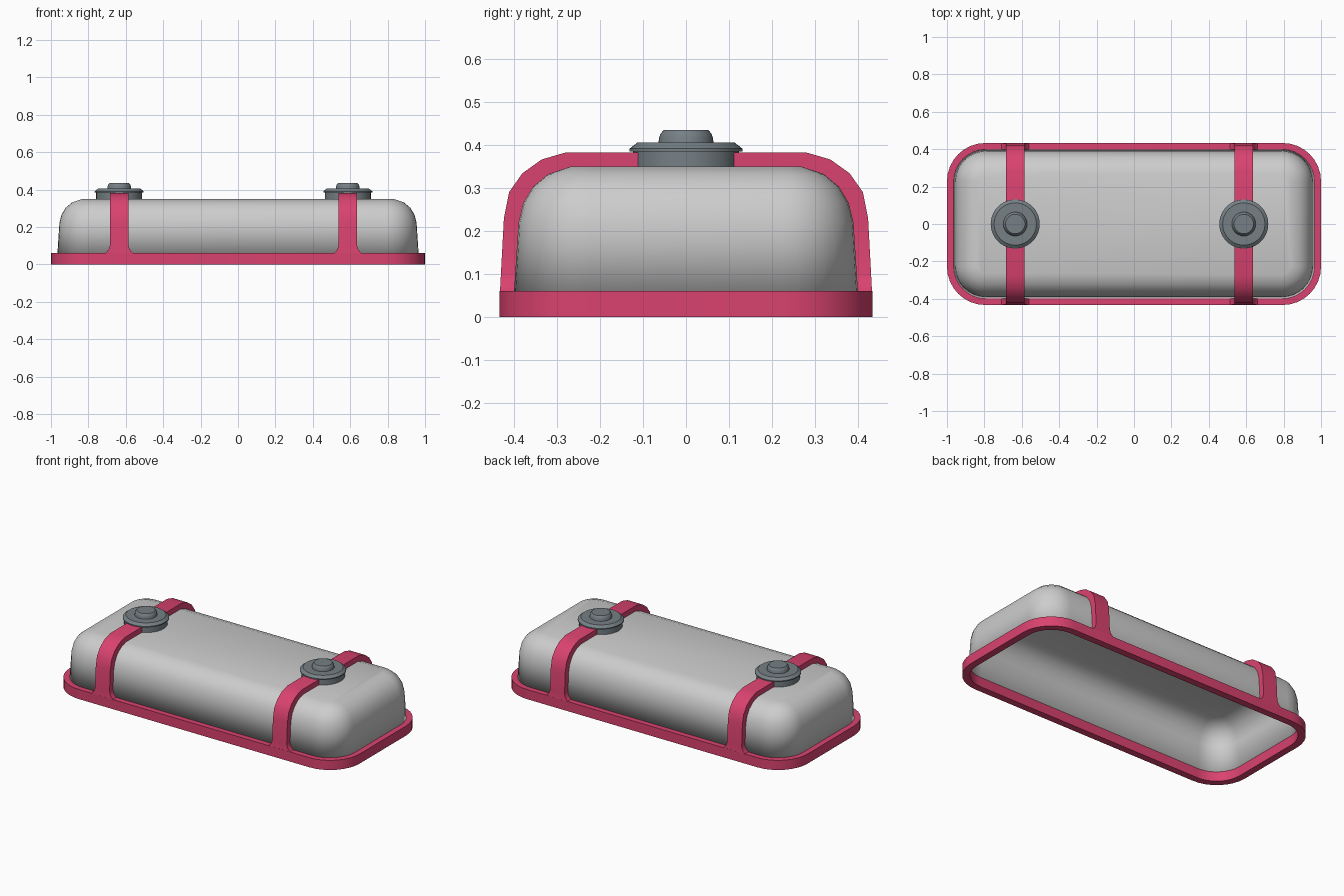
import bpy, math

cube = bpy.data.objects.get("Cube")
if cube:
    bpy.data.objects.remove(cube, do_unlink=True)


def material(name, colour):
    m = bpy.data.materials.new(name)
    m.use_nodes = True
    m.diffuse_color = (*colour, 1)
    m.node_tree.nodes["Principled BSDF"].inputs["Base Color"].default_value = (*colour, 1)
    return m


pink = material("raspberry pink", (0.70, 0.055, 0.16))
grey = material("light grey", (0.61, 0.61, 0.61))
steel = material("slate grey", (0.18, 0.215, 0.235))


def loft(name, loops, mat, wrap=False, caps=(False, False), angle=32):
    """Skin a list of equally long closed loops."""
    n = len(loops[0])
    verts = [p for loop in loops for p in loop]
    faces = []
    for i in range(len(loops) if wrap else len(loops) - 1):
        a, b = i * n, (i + 1) % len(loops) * n
        faces += [(a + j, a + (j + 1) % n, b + (j + 1) % n, b + j) for j in range(n)]
    if caps[0]:
        faces.append(tuple(reversed(range(n))))
    if caps[1]:
        faces.append(tuple(range(len(verts) - n, len(verts))))
    mesh = bpy.data.meshes.new(name)
    mesh.from_pydata(verts, [], faces)
    mesh.materials.append(mat)
    ob = bpy.data.objects.new(name, mesh)
    bpy.context.collection.objects.link(ob)
    bpy.ops.object.select_all(action="DESELECT")
    ob.select_set(True)
    bpy.context.view_layer.objects.active = ob
    bpy.ops.object.mode_set(mode="EDIT")
    bpy.ops.mesh.select_all(action="SELECT")
    bpy.ops.mesh.normals_make_consistent(inside=False)
    bpy.ops.object.mode_set(mode="OBJECT")
    bpy.ops.object.shade_smooth_by_angle(angle=math.radians(angle))
    return ob


def rounded_rect(hx, hy, r, z, steps=8):
    pts = []
    for q, (sx, sy) in enumerate([(1, 1), (-1, 1), (-1, -1), (1, -1)]):
        for k in range(steps + 1):
            a = math.pi / 2 * (q + k / steps)
            pts.append((sx * (hx - r) + r * math.cos(a), sy * (hy - r) + r * math.sin(a), z))
    return pts


def circle(x, r, z, n=40):
    return [(x + r * math.cos(2 * math.pi * k / n), r * math.sin(2 * math.pi * k / n), z)
            for k in range(n)]


# Shell: inset and height going up the domed wall, open underneath
SHELL = [(0, 0.05), (0.011, 0.22), (0.022, 0.265), (0.045, 0.303),
         (0.08, 0.332), (0.13, 0.349)]
shell = loft("shell", [rounded_rect(0.966 - d, 0.4 - d, 0.175 - d, z) for d, z in SHELL],
             grey, caps=(False, True))
wall = shell.modifiers.new("wall", "SOLIDIFY")
wall.thickness = 0.008
wall.offset = -1

# Rim: hollow band around the bottom edge
OUT, IN = (1.0, 0.433, 0.205), (0.957, 0.39, 0.165)
loft("rim", [rounded_rect(*OUT, 0), rounded_rect(*OUT, 0.06),
             rounded_rect(*IN, 0.06), rounded_rect(*IN, 0)], pink, wrap=True)

# Strap half path: outer y, z, inner y, z, half width (flared at the foot)
STRAP = [(0.433, 0.055, 0.395, 0.055, 0.078), (0.432, 0.065, 0.394, 0.065, 0.069),
         (0.431, 0.078, 0.393, 0.078, 0.057), (0.430, 0.1, 0.392, 0.1, 0.05),
         (0.423, 0.23, 0.385, 0.22, 0.05), (0.411, 0.29, 0.374, 0.265, 0.05),
         (0.38, 0.334, 0.352, 0.3, 0.05), (0.335, 0.366, 0.317, 0.328, 0.05),
         (0.28, 0.382, 0.268, 0.345, 0.05)]
path = [(1, *s) for s in STRAP] + [(-1, *s) for s in reversed(STRAP)]

# Knob: radius and height going up
KNOB = [(0.123, 0.345), (0.123, 0.384), (0.131, 0.385), (0.131, 0.391), (0.113, 0.405),
        (0.064, 0.405), (0.062, 0.418), (0.059, 0.426), (0.052, 0.434)]

for side, x in (("right", -0.635), ("left", 0.587)):
    loft(side + "_strap",
         [[(x - w, s * yo, zo), (x + w, s * yo, zo), (x + w, s * yi, zi), (x - w, s * yi, zi)]
          for s, yo, zo, yi, zi, w in path], pink, caps=(True, True))
    loft(side + "_knob", [circle(x, r, z) for r, z in KNOB], steel, caps=(True, True), angle=25)
